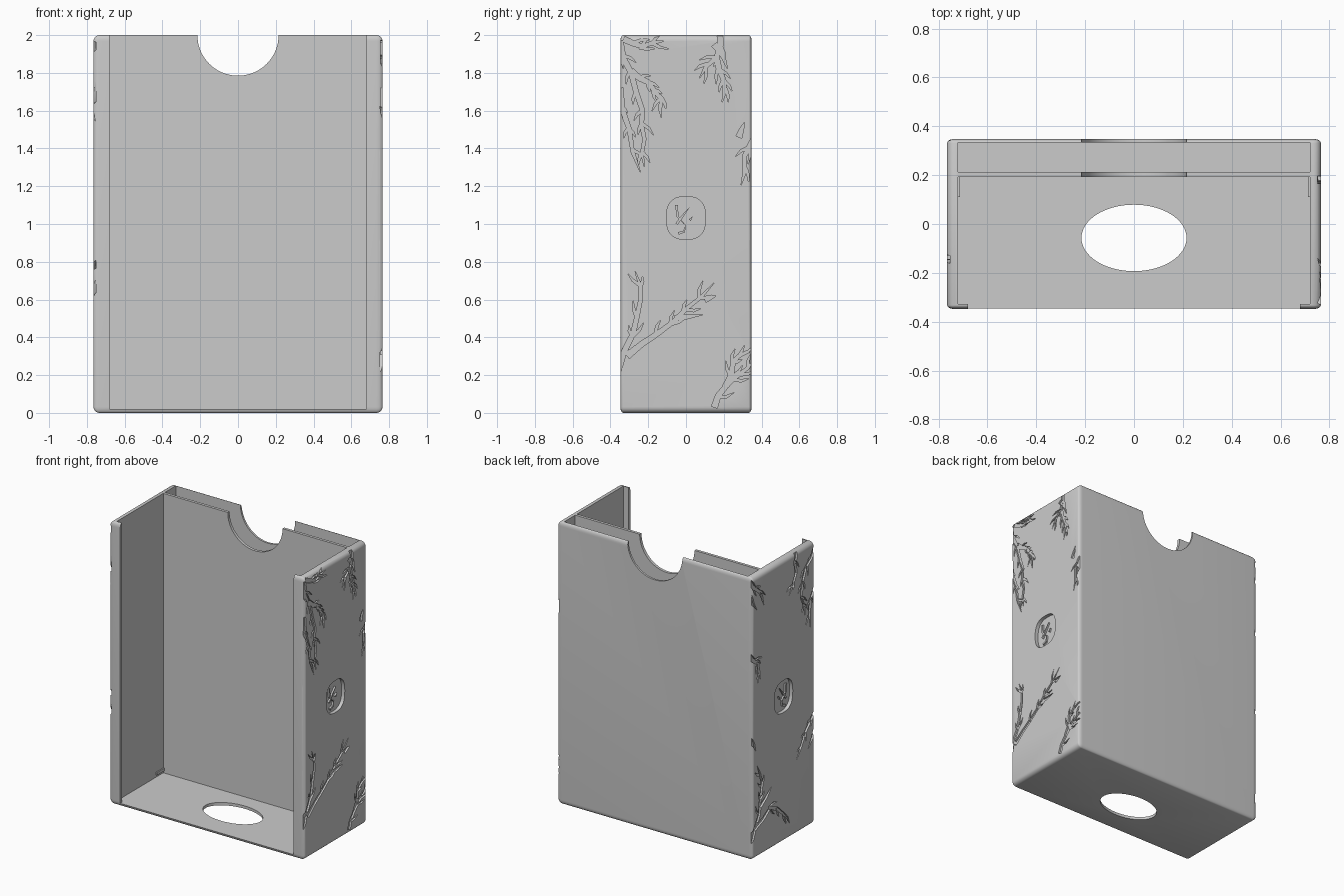
import bpy, bmesh, math, random
from mathutils import Vector, Matrix

random.seed(4)
if "Cube" in bpy.data.objects:
    bpy.data.objects.remove(bpy.data.objects["Cube"])

grey = bpy.data.materials.new("plain grey")
grey.use_nodes = True
grey.diffuse_color = (0.6, 0.6, 0.6, 1)
grey.node_tree.nodes["Principled BSDF"].inputs["Base Color"].default_value = (0.6, 0.6, 0.6, 1)

W, D, H = 0.765, 0.348, 2.0      # half width, half depth, height


def make(name, bm):
    bmesh.ops.recalc_face_normals(bm, faces=bm.faces)
    me = bpy.data.meshes.new(name)
    bm.to_mesh(me)
    bm.free()
    me.materials.append(grey)
    ob = bpy.data.objects.new(name, me)
    bpy.context.collection.objects.link(ob)
    return ob


def box(name, lo, hi):
    bm = bmesh.new()
    bmesh.ops.create_cube(bm, size=1)
    lo, hi = Vector(lo), Vector(hi)
    for v in bm.verts:
        v.co = (lo + hi) / 2 + v.co * (hi - lo)
    return make(name, bm)


def prism(bm, outline, x0, x1):
    """Extrude a (y, z) outline from x0 to x1."""
    a = [bm.verts.new((x0, y, z)) for y, z in outline]
    b = [bm.verts.new((x1, y, z)) for y, z in outline]
    bm.faces.new(a)
    bm.faces.new(b[::-1])
    for i in range(len(a)):
        j = (i + 1) % len(a)
        bm.faces.new((a[i], b[i], b[j], a[j]))


def cylinder(name, centre, rot, scale, depth):
    bm = bmesh.new()
    m = Matrix.Translation(centre) @ rot @ Matrix.Diagonal((scale[0], scale[1], 1, 1))
    bmesh.ops.create_cone(bm, cap_ends=True, segments=64, radius1=1, radius2=1, depth=depth, matrix=m)
    return make(name, bm)


def cut(target, cutter, self_overlap=False):
    mod = target.modifiers.new("cut", "BOOLEAN")
    mod.operation, mod.solver, mod.object = "DIFFERENCE", "EXACT", cutter
    mod.use_self = self_overlap
    bpy.context.view_layer.objects.active = target
    bpy.ops.object.modifier_apply(modifier=mod.name)
    bpy.data.objects.remove(cutter)


def strip(path, w0, w1):
    """Tapered outline around a polyline, pointed at its end."""
    pts = [Vector(p) for p in path]
    left, right = [], []
    for i, p in enumerate(pts[:-1]):
        d = (pts[i + 1] - pts[max(i - 1, 0)]).normalized()
        n = Vector((-d.y, d.x)) * (w0 + (w1 - w0) * i / (len(pts) - 1)) / 2
        left.append(p + n)
        right.append(p - n)
    return left + [pts[-1]] + right[::-1]


def wavy(path):
    """Subdivide a polyline with a slight natural wobble."""
    out = [Vector(path[0])]
    for a, b in zip(path, path[1:]):
        a, b = Vector(a), Vector(b)
        d = b - a
        out += [a.lerp(b, 0.5) + Vector((-d.y, d.x)) * random.uniform(-0.1, 0.1), b]
    return out


def branches(name, side, stems):
    """Cutter for engraved stems with short side twigs."""
    bm = bmesh.new()
    for path in stems:
        depth = random.uniform(0.011, 0.014)
        pts = wavy(path)
        prism(bm, strip(pts, 0.032, 0.012), side * (W - depth), side * (W + 0.05))
        for i in range(1, len(pts) - 1 if len(path) > 2 else 1):
            d = (pts[i + 1] - pts[i]).normalized()
            for s in (1, -1):
                if random.random() < 0.3:
                    continue
                ang, size = s * random.uniform(0.5, 0.8), random.uniform(0.05, 0.1)
                e = Matrix.Rotation(ang, 2) @ d * size
                base = pts[i] - d * random.uniform(0, 0.02)
                twig = [base, base + e * 0.55, base + e * 0.55 + (e + d * size) * 0.25]
                depth = random.uniform(0.011, 0.014)
                prism(bm, strip(twig, 0.016, 0.01), side * (W - depth), side * (W + 0.05))
    return make(name, bm)


# Outer block, edges rounded wider across the sides than front to back
bm = bmesh.new()
bmesh.ops.create_cube(bm, size=1)
for v in bm.verts:
    v.co = (v.co.x * W * 2, v.co.y * D * 4, (v.co.z + 0.5) * H)
bmesh.ops.bevel(bm, geom=bm.edges[:], offset=0.032, segments=5, profile=0.5, affect="EDGES")
for v in bm.verts:
    v.co.y *= 0.5
case = make("dispenser_case", bm)

# Main cavity, front opening and narrow rear slot
cut(case, box("main_cavity", (-0.72, -0.328, 0.02), (0.72, 0.192, 3)))
cut(case, box("front_opening", (-0.68, -1, 0.02), (0.68, -0.2, 3)))
cut(case, box("rear_slot", (-0.72, 0.212, 0.02), (0.72, 0.334, 3)))

# Finger notch through both rear walls, oval hole through the floor
cut(case, cylinder("finger_notch", (0, 0.6, H), Matrix.Rotation(math.pi / 2, 4, "X"), (0.215, 0.215), 1))
cut(case, cylinder("floor_hole", (0, -0.057, 0), Matrix.Identity(4), (0.215, 0.136), 0.4))

# Engraved branches on the left and right sides
left_stems = [
    [(-.35, 1.97), (-.29, 1.8), (-.23, 1.6), (-.22, 1.45), (-.22, 1.3)],
    [(-.33, 1.98), (-.23, 1.94), (-.11, 1.97)],
    [(-.29, 1.81), (-.2, 1.75), (-.13, 1.66), (-.13, 1.56)],
    [(-.35, 1.72), (-.3, 1.5), (-.24, 1.27)],
    [(.18, 2.01), (.16, 1.88), (.07, 1.77)], [(.16, 1.88), (.2, 1.76), (.19, 1.64)],
    [(.15, 1.95), (.22, 1.82)], [(.36, 1.45), (.31, 1.36), (.29, 1.2)], [(.28, 1.46), (.31, 1.54)],
    [(-.36, .22), (-.28, .42), (-.24, .6), (-.27, .75)],
    [(-.31, .3), (-.15, .42), (0, .55), (.15, .69)],
    [(-.06, .5), (.09, .52)], [(.1, .6), (.16, .62)],
    [(.15, .03), (.21, .14), (.29, .21), (.36, .28)], [(.21, .14), (.25, .27), (.31, .36)],
]
right_stems = [
    [(-.35, 1.96), (-.25, 1.85), (-.2, 1.65), (-.24, 1.5)], [(-.15, 2.01), (-.14, 1.85), (-.06, 1.72)],
    [(-.36, 1.75), (-.3, 1.6), (-.3, 1.4)], [(.36, 1.98), (.27, 1.88), (.22, 1.76)],
    [(.36, 1.88), (.3, 1.76)], [(.36, 1.45), (.29, 1.38), (.26, 1.25)], [(.36, .86), (.31, .76)],
    [(-.36, .8), (-.24, .68), (-.14, .52)], [(-.36, .7), (-.27, .55)],
    [(.36, .12), (.27, .3), (.24, .5), (.3, .66)], [(.31, .22), (.15, .3), (0, .2), (-.07, .1)],
    [(.26, .35), (.13, .45)],
]
cut(case, branches("left_branches", 1, left_stems), True)
cut(case, branches("right_branches", -1, right_stems), True)

# Rounded recess at the middle of each side, holding a few raised twigs
FLOOR = W - 0.025
rim = []
for i in range(40):
    c, s = math.cos(i * math.tau / 40), math.sin(i * math.tau / 40)
    rim.append((0.103 * math.copysign(abs(c) ** 0.75, c), 1.032 + 0.113 * math.copysign(abs(s) ** 0.75, s)))
for side, label in ((1, "left"), (-1, "right")):
    bm = bmesh.new()
    prism(bm, rim, side * FLOOR, side * (W + 0.05))
    cut(case, make("recess", bm))
    bm = bmesh.new()
    for path in ([(-.05, 1.1), (-.045, 1.04), (0, .99)], [(-.05, 1.0), (-.02, 1.04), (.02, 1.09)],
                 [(-.04, .95), (-.01, .96), (.0, 1.0)], [(.02, 1.02), (.035, 1.04)]):
        prism(bm, strip(path, 0.014, 0.01), side * (FLOOR - 0.005), side * (FLOOR + 0.012))
    make(label + "_recess_twigs", bm)

    # Small stop bar low on the inner wall
    x = sorted((side * 0.725, side * 0.712))
    box(label + "_stop_bar", (x[0], 0.11, 0.035), (x[1], 0.195, 0.055))

bpy.ops.object.select_all(action="DESELECT")
case.select_set(True)
bpy.context.view_layer.objects.active = case
bpy.ops.object.shade_smooth_by_angle(angle=math.radians(28))
